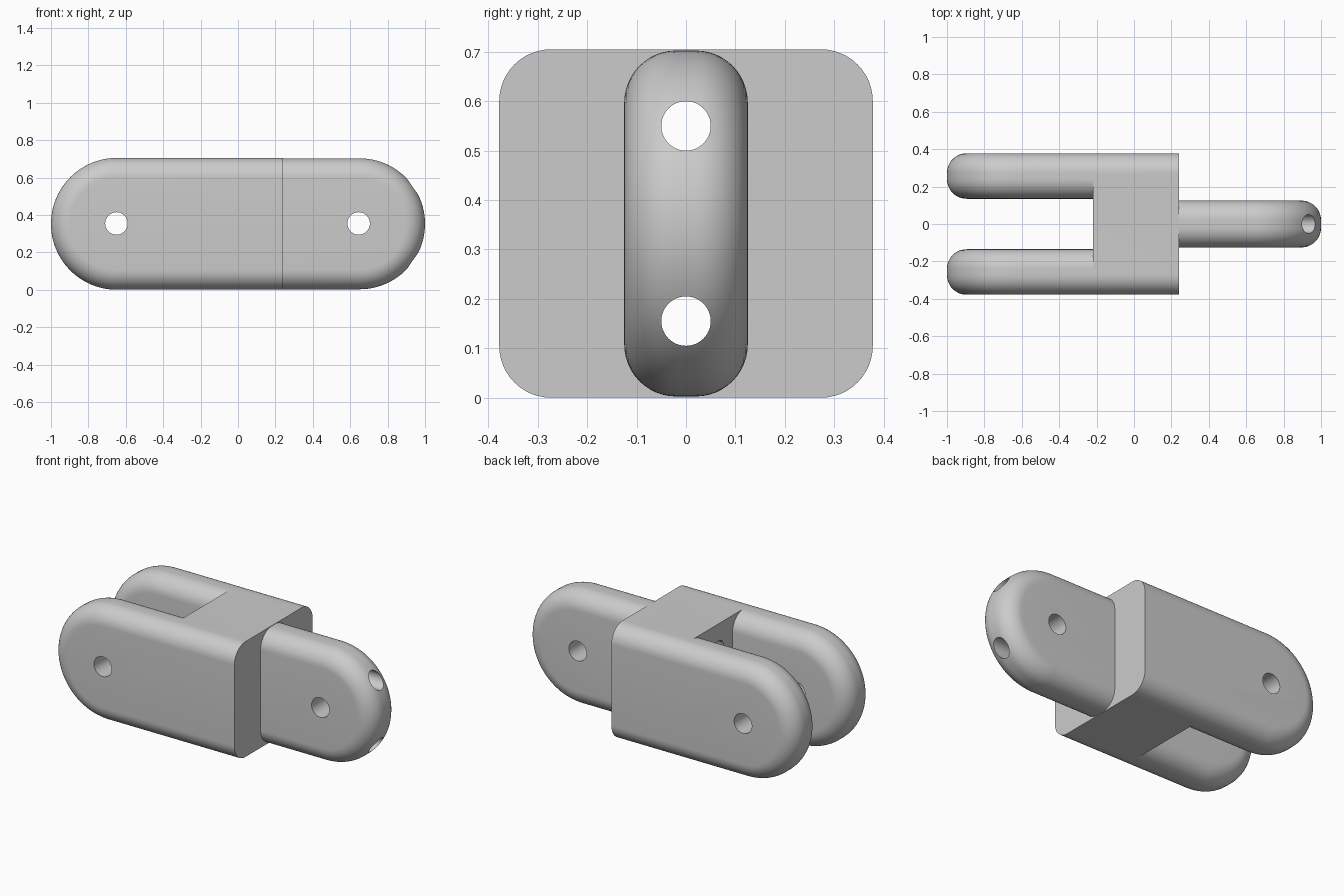
import bpy, bmesh, math

cube = bpy.data.objects.get("Cube")
if cube:
    bpy.data.objects.remove(cube, do_unlink=True)

HEIGHT = 0.705
MID = HEIGHT / 2
FILLET = 0.105

grey = bpy.data.materials.new("plain grey")
grey.use_nodes = True
colour = (0.6, 0.6, 0.6, 1)
grey.diffuse_color = colour
grey.node_tree.nodes["Principled BSDF"].inputs["Base Color"].default_value = colour


def add_object(name, bm):
    bmesh.ops.recalc_face_normals(bm, faces=bm.faces)
    mesh = bpy.data.meshes.new(name)
    bm.to_mesh(mesh)
    bm.free()
    mesh.materials.append(grey)
    obj = bpy.data.objects.new(name, mesh)
    bpy.context.collection.objects.link(obj)
    return obj


def rounded_arm(name, y, half_width, root, tip, radius, arc=48, steps=12):
    """Flat bar with a half-round tip and rounded long edges."""
    bm = bmesh.new()
    side = 1 if tip > root else -1
    centre = tip - side * radius
    rings = []
    angles = [math.pi / 2 * i / steps for i in range(steps + 1)]
    profile = [(FILLET * (1 - math.sin(a)), -half_width + FILLET * (1 - math.cos(a))) for a in angles]
    profile += [(inset, -offset) for inset, offset in reversed(profile)]
    for inset, offset in profile:
        r = radius - inset
        outline = [(root, -r)]
        for i in range(arc + 1):
            a = math.pi * (i / arc - 0.5)
            outline.append((centre + side * r * math.cos(a), r * math.sin(a)))
        outline.append((root, r))
        rings.append([bm.verts.new((x, y + offset, MID + z)) for x, z in outline])
    for a, b in zip(rings, rings[1:]):
        for i in range(len(a)):
            j = (i + 1) % len(a)
            bm.faces.new((a[i], a[j], b[j], b[i]))
    bm.faces.new(rings[0])
    bm.faces.new(rings[-1])
    return add_object(name, bm)


def block(name, x0, x1, half_y):
    bm = bmesh.new()
    bmesh.ops.create_cube(bm, size=1)
    for v in bm.verts:
        v.co = ((x0 + x1) / 2 + v.co.x * (x1 - x0), v.co.y * 2 * half_y, MID + v.co.z * HEIGHT)
    return add_object(name, bm)


def combine(target, other, operation):
    mod = target.modifiers.new(operation.lower(), "BOOLEAN")
    mod.object, mod.operation, mod.solver = other, operation, "EXACT"
    bpy.context.view_layer.objects.active = target
    bpy.ops.object.modifier_apply(modifier=mod.name)
    bpy.data.objects.remove(other, do_unlink=True)


def drill(target, location, rotation, radius):
    bpy.ops.mesh.primitive_cylinder_add(vertices=48, radius=radius, depth=3,
                                        location=location, rotation=rotation)
    combine(target, bpy.context.object, "DIFFERENCE")


# Forked body: central block joined to two arms, plus the tongue
link = block("fork_link", -0.22, 0.24, 0.256)
for side in (-1, 1):
    arm = rounded_arm("fork_arm", side * 0.2565, 0.1215, 0.24, -1, MID)
    combine(link, arm, "UNION")
combine(link, rounded_arm("tongue", 0, 0.125, 0.1, 1, 0.35), "UNION")

# Pin holes across, cord holes lengthwise
for x in (-0.65, 0.645):
    drill(link, (x, 0, MID + 0.002), (math.pi / 2, 0, 0), 0.06)
for z in (0.155, 0.55):
    drill(link, (0, 0, z), (0, math.pi / 2, 0), 0.05)

bpy.ops.object.select_all(action="DESELECT")
link.select_set(True)
bpy.context.view_layer.objects.active = link
bpy.ops.object.shade_smooth_by_angle(angle=math.radians(30))
